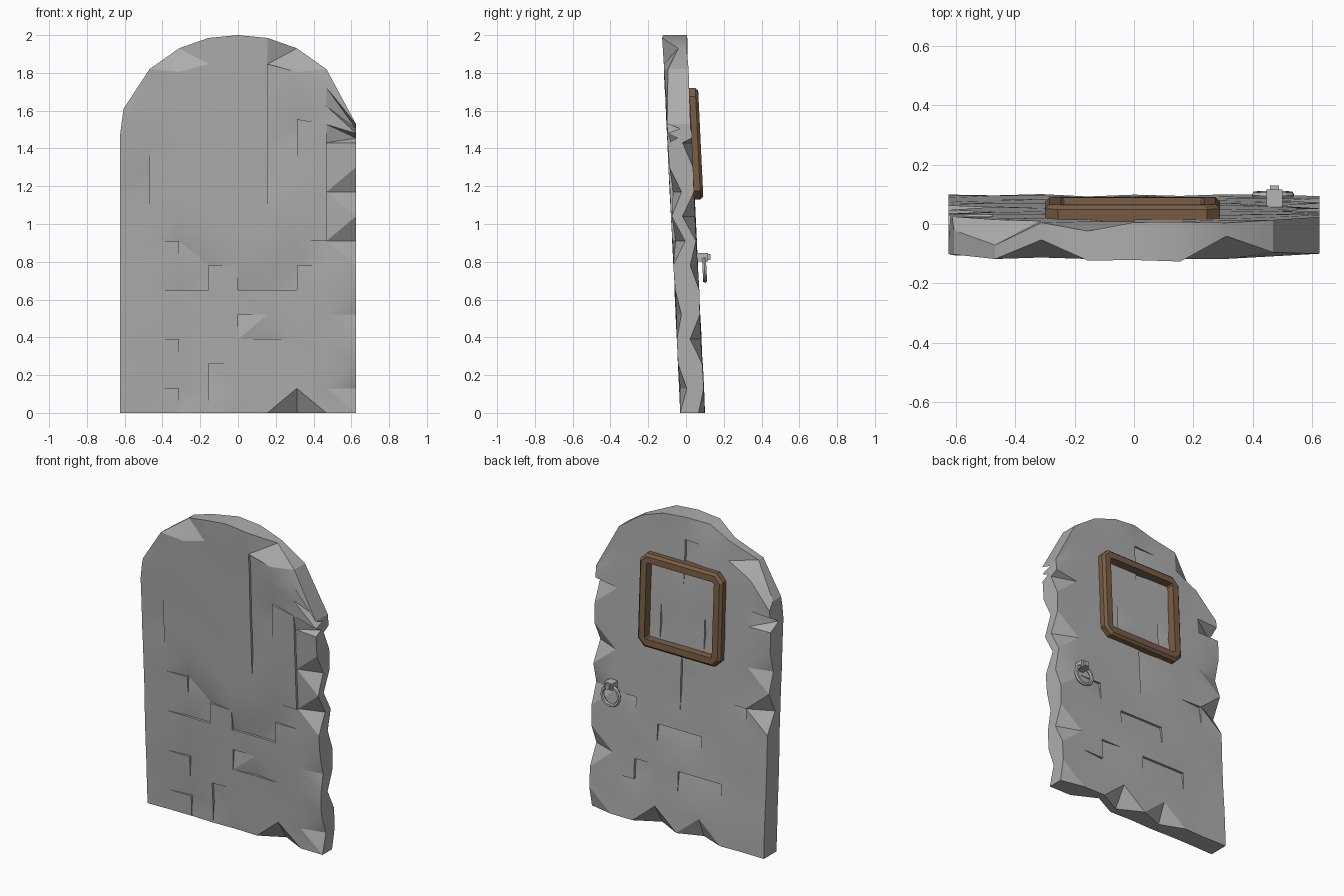
import bpy, bmesh, math, random
from mathutils import Matrix, Vector

random.seed(4)
if "Cube" in bpy.data.objects:
    bpy.data.objects.remove(bpy.data.objects["Cube"])

COLS, ROWS = 8, 15
STEP_X, STEP_Z = 0.156, 0.13
LEAN = 0.048


def material(name, color):
    m = bpy.data.materials.new(name)
    m.use_nodes = True
    m.diffuse_color = (*color, 1)
    m.node_tree.nodes["Principled BSDF"].inputs["Base Color"].default_value = (*color, 1)
    return m


stone = material("stone grey", (0.42, 0.42, 0.42))
wood = material("brown wood", (0.19, 0.11, 0.06))
iron = material("light iron", (0.46, 0.46, 0.46))


def finish(bm, name, mat, angle):
    bmesh.ops.recalc_face_normals(bm, faces=bm.faces)
    me = bpy.data.meshes.new(name)
    bm.to_mesh(me)
    bm.free()
    me.materials.append(mat)
    ob = bpy.data.objects.new(name, me)
    bpy.context.collection.objects.link(ob)
    bpy.ops.object.select_all(action='DESELECT')
    ob.select_set(True)
    bpy.context.view_layer.objects.active = ob
    bpy.ops.object.shade_smooth_by_angle(angle=math.radians(angle))
    return ob


# ---- Arched slab: two facing grids joined by a rim ----
ARCH = [1.61, 1.82, 1.93, 1.985, 2.0, 1.985, 1.93, 1.82, 1.53]
STRAIGHT = 11


def grid_xz(i, j):
    x = (i - COLS / 2) * STEP_X
    z = j * STEP_Z
    if j > STRAIGHT:
        base = STRAIGHT * STEP_Z
        z = base + (ARCH[i] - base) * (j - STRAIGHT) / (ROWS - STRAIGHT)
    if i == 0 and j > 12:
        x += 0.006 * (j - 12)
    return x, z


def key(side, i, j):
    return 1000 * side + i * 20 + j + 1


# Knocked-in rim points: (column, row) -> depth
FRONT_CHIPS = {(2, 15): 0.07, (6, 15): 0.08, (7, 15): 0.02, (8, 14): 0.07, (8, 12): 0.05,
               (8, 9): 0.06, (8, 7): 0.07, (8, 4): 0.03, (8, 1): 0.04, (6, 0): 0.08}
BACK_CHIPS = {(8, 11): 0.05, (8, 8): 0.07, (8, 6): 0.04, (8, 3): 0.06, (8, 0): 0.03,
              (5, 0): 0.08, (3, 0): 0.06, (0, 7): 0.07, (0, 9): 0.04, (0, 12): 0.08,
              (1, 15): 0.08, (0, 15): 0.04, (3, 15): 0.03}

bm = bmesh.new()
tag = bm.verts.layers.int.new("grid_key")
grid = {}
for side, chips in enumerate((FRONT_CHIPS, BACK_CHIPS)):
    inward = 1 - 2 * side
    for i in range(COLS + 1):
        for j in range(ROWS + 1):
            x, z = grid_xz(i, j)
            y = (0.102 if side else -0.031) - LEAN * z
            y += inward * (chips.get((i, j), 0) + random.uniform(0, 0.006))
            v = bm.verts.new((x, y, z))
            v[tag] = key(side, i, j)
            grid[side, i, j] = v
    for i in range(COLS):
        for j in range(ROWS):
            bm.faces.new([grid[side, a, b] for a, b in
                          ((i, j), (i + 1, j), (i + 1, j + 1), (i, j + 1))])

rim = [(i, 0) for i in range(COLS)] + [(COLS, j) for j in range(ROWS)]
rim += [(COLS - i, ROWS) for i in range(COLS)] + [(0, ROWS - j) for j in range(ROWS)]
for p, q in zip(rim, rim[1:] + rim[:1]):
    bm.faces.new((grid[0, *p], grid[0, *q], grid[1, *q], grid[1, *p]))


# ---- Cracks: split a grid path, sink one lip and wall the gap ----
def crack(side, path, depth=0.016):
    ids = [key(side, *p) for p in path]
    pairs = [set(p) for p in zip(ids, ids[1:])]
    cut = [e for e in bm.edges if {v[tag] for v in e.verts} in pairs]
    bmesh.ops.split_edges(bm, edges=cut)
    lips = []
    for k, n in enumerate(ids):
        copies = [v for v in bm.verts if v[tag] == n]
        if 0 < k < len(ids) - 1 and len(copies) > 1:
            dx = path[k + 1][0] - path[k - 1][0]
            dz = path[k + 1][1] - path[k - 1][1]
            normal = Vector((-dz * STEP_X, 0, dx * STEP_Z))

            def offset(v):
                return sum((f.calc_center_median() - v.co).dot(normal) for f in v.link_faces)
            copies.sort(key=offset)
        lips.append((copies[0], copies[-1]))
    for a, b in lips:
        if a is not b:
            b.co.y += depth * (1 - 2 * side)
    for (a, b), (c, d) in zip(lips, lips[1:]):
        loop = list(dict.fromkeys((a, c, d, b)))
        if len(loop) > 2:
            bm.faces.new(loop)


FRONT_CRACKS = [
    [(1, 5), (2, 5), (3, 5), (3, 6), (4, 6)],
    [(4, 6), (4, 5), (5, 5), (6, 5), (6, 6), (7, 6)],
    [(1, 7), (2, 7), (2, 6)],
    [(1, 3), (2, 3), (2, 2)],
    [(1, 1), (2, 1), (2, 0)],
    [(4, 2), (3, 2), (3, 1), (3, 0)],
    [(5, 4), (4, 4), (4, 3)],
    [(4, 3), (5, 3), (6, 3)],
    [(1, j) for j in range(8, 12)],
    [(6, 14)] + [(5, j) for j in range(14, 7, -1)],
    [(6, 10), (6, 11), (6, 12), (7, 12)],
    [(7, j) for j in range(12, 6, -1)] + [(6, 7)],
]
BACK_CRACKS = [
    [(4, j) for j in range(6, 10)],
    [(5, 4), (5, 5), (4, 5), (3, 5), (3, 4)],
    [(4, 2), (4, 3), (3, 3), (2, 3), (2, 2)],
    [(7, 2), (6, 2), (6, 3), (5, 3)],
    [(7, 6), (6, 6), (6, 5)],
    [(2, 7), (1, 7), (1, 6)],
    [(4, 12), (4, 13), (4, 14), (3, 14)],
    [(3, j) for j in range(9, 12)],
    [(5, j) for j in range(9, 12)],
]
for side, cracks in enumerate((FRONT_CRACKS, BACK_CRACKS)):
    for path in cracks:
        crack(side, path)
bmesh.ops.triangulate(bm, faces=bm.faces)
finish(bm, "arched_slab", stone, 20)

# ---- Square frame on the back, clipped corners and a bevelled outer edge ----
bm = bmesh.new()
rings = []
for half, clip, y in ((0.295, 0.045, -0.04), (0.295, 0.045, 0.015), (0.28, 0.04, 0.03),
                      (0.24, 0.008, 0.03), (0.235, 0.008, -0.04)):
    ring = []
    for sx, sz in ((1, 1), (-1, 1), (-1, -1), (1, -1)):
        ends = [(half, half - clip), (half - clip, half)]
        for px, pz in (ends if sx == sz else ends[::-1]):
            ring.append(bm.verts.new((sx * px, y, sz * pz)))
    rings.append(ring)
for r, s in zip(rings, rings[1:] + rings[:1]):
    for k in range(8):
        n = (k + 1) % 8
        bm.faces.new((r[k], r[n], s[n], s[k]))
frame = finish(bm, "window_frame", wood, 10)
frame.location = (-0.005, 0.048, 1.425)
frame.rotation_euler.x = math.atan(LEAN)

# ---- Ring handle: mount, cap and hanging ring ----
bm = bmesh.new()
for size, centre in (((0.055, 0.075, 0.045), (0.473, 0.078, 0.825)),
                     ((0.03, 0.02, 0.03), (0.473, 0.12, 0.825))):
    bmesh.ops.create_cube(bm, size=1, matrix=Matrix.Translation(centre)
                          @ Matrix.Diagonal((*size, 1)))
finish(bm, "handle_mount", iron, 20)

bpy.ops.mesh.primitive_torus_add(major_radius=0.06, minor_radius=0.012, major_segments=16,
                                 minor_segments=6, location=(0.468, 0.098, 0.76),
                                 rotation=(math.radians(93), 0, 0))
ring = bpy.context.object
ring.name = "handle_ring"
ring.data.materials.append(iron)
bpy.ops.object.shade_smooth_by_angle(angle=math.radians(30))
